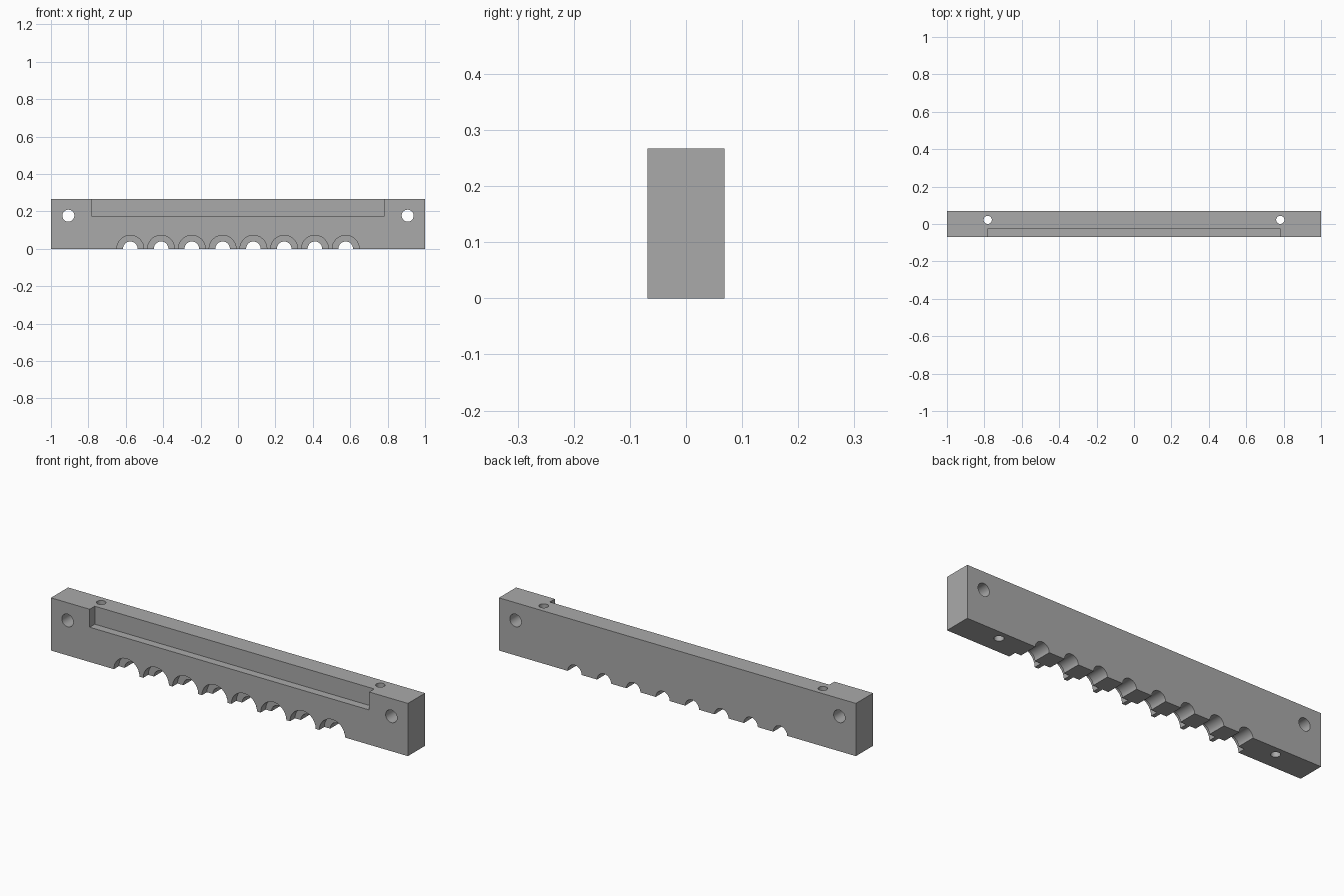
import bpy
from math import pi, radians

default = bpy.data.objects.get("Cube")
if default:
    bpy.data.objects.remove(default, do_unlink=True)

LENGTH, DEPTH, HEIGHT = 2.0, 0.137, 0.267
FRONT = -DEPTH / 2

grey = bpy.data.materials.new("plain grey")
grey.use_nodes = True
colour = (0.4, 0.4, 0.4, 1)
grey.diffuse_color = colour
grey.node_tree.nodes["Principled BSDF"].inputs["Base Color"].default_value = colour


def box(name, low, high):
    centre = [(a + b) / 2 for a, b in zip(low, high)]
    bpy.ops.mesh.primitive_cube_add(size=1, location=centre)
    obj = bpy.context.object
    obj.name = name
    obj.scale = [b - a for a, b in zip(low, high)]
    bpy.ops.object.transform_apply(location=True, rotation=True, scale=True)
    obj.data.materials.append(grey)
    return obj


def rod(name, radius, length, location, along_y=True):
    tilt = (pi / 2, 0, 0) if along_y else (0, 0, 0)
    bpy.ops.mesh.primitive_cylinder_add(vertices=40, radius=radius, depth=length,
                                        location=location, rotation=tilt)
    obj = bpy.context.object
    obj.name = name
    bpy.ops.object.transform_apply(location=True, rotation=True, scale=True)
    obj.data.materials.append(grey)
    return obj


def cut(target, cutter):
    mod = target.modifiers.new("cut", 'BOOLEAN')
    mod.operation, mod.solver, mod.object = 'DIFFERENCE', 'EXACT', cutter
    bpy.context.view_layer.objects.active = target
    bpy.ops.object.modifier_apply(modifier=mod.name)
    bpy.data.objects.remove(cutter, do_unlink=True)


# Main bar
bar = box("clamp_bar", (-LENGTH / 2, FRONT, 0), (LENGTH / 2, -FRONT, HEIGHT))

# Long recess along the upper front edge
cut(bar, box("recess_cutter", (-0.783, FRONT - 0.1, 0.176), (0.783, -0.028, HEIGHT + 0.1)))

# Mounting holes: front to back, and top to bottom
for side in (-1, 1):
    cut(bar, rod("bolt_hole_cutter", 0.032, 0.5, (side * 0.907, 0, 0.177)))
    cut(bar, rod("pin_hole_cutter", 0.022, 1, (side * 0.782, 0.022, HEIGHT / 2), False))

# Row of half-round channels with wider mouths at the front
MOUTH = 0.04
for i in range(8):
    x = (i - 3.5) * 0.1645
    cut(bar, rod("channel_cutter", 0.039, 0.5, (x, 0, 0)))
    cut(bar, rod("mouth_cutter", 0.072, 0.2, (x, FRONT + MOUTH - 0.1, 0)))

bpy.ops.object.select_all(action='DESELECT')
bar.select_set(True)
bpy.context.view_layer.objects.active = bar
bpy.ops.object.shade_smooth_by_angle(angle=radians(30))
